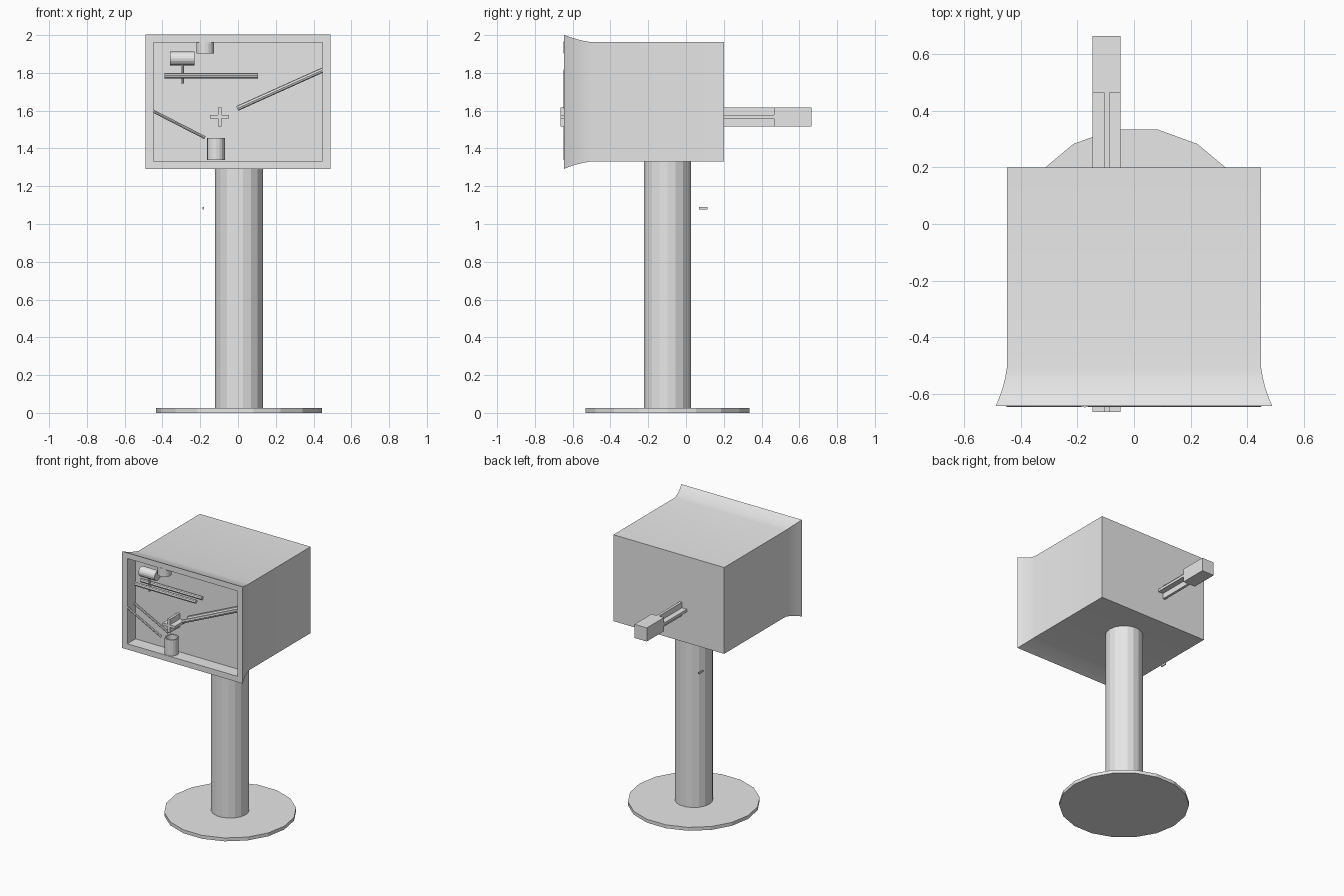
import bpy, bmesh, math
from mathutils import Vector

if "Cube" in bpy.data.objects:
    bpy.data.objects.remove(bpy.data.objects["Cube"])

grey = bpy.data.materials.new("plain_grey")
grey.diffuse_color = (0.8, 0.8, 0.8, 1)
grey.use_nodes = True
grey.node_tree.nodes["Principled BSDF"].inputs["Base Color"].default_value = grey.diffuse_color


def finish(name, bm):
    bmesh.ops.recalc_face_normals(bm, faces=bm.faces[:])
    me = bpy.data.meshes.new(name)
    bm.to_mesh(me)
    bm.free()
    me.materials.append(grey)
    ob = bpy.data.objects.new(name, me)
    bpy.context.collection.objects.link(ob)
    return ob


def loft(name, rings):
    """Skin a list of equal-length point rings and cap both ends."""
    bm = bmesh.new()
    loops = [[bm.verts.new(p) for p in r] for r in rings]
    n = len(loops[0])
    for a, b in zip(loops, loops[1:]):
        for i in range(n):
            j = (i + 1) % n
            bm.faces.new((a[i], a[j], b[j], b[i]))
    bm.faces.new(loops[0])
    bm.faces.new(loops[-1])
    return finish(name, bm)


def rod(name, p0, p1, r, sides):
    """Prism between two points."""
    p0, p1 = Vector(p0), Vector(p1)
    d = (p1 - p0).normalized()
    u = Vector((1, 0, 0)) if abs(d.x) < 0.1 else Vector((0, 1, 0))
    v = d.cross(u)
    ang = [2 * math.pi * i / sides for i in range(sides)]
    return loft(name, [[p + r * (math.cos(a) * u + math.sin(a) * v) for a in ang]
                       for p in (p0, p1)])


def box(name, lo, hi):
    ring = lambda z: [(lo[0], lo[1], z), (hi[0], lo[1], z), (hi[0], hi[1], z), (lo[0], hi[1], z)]
    return loft(name, [ring(lo[2]), ring(hi[2])])


def cup(name, x, y, z0, z1, r, wall, floor, sides=16):
    """Open hollow cylinder."""
    prof = [(r, z0), (r, z1), (r - wall, z1), (r - wall, z0 + floor)]
    ang = [2 * math.pi * i / sides for i in range(sides)]
    return loft(name, [[(x + q * math.cos(a), y + q * math.sin(a), z) for a in ang]
                       for q, z in prof])


# Stand: round foot and column
rod("base_disc", (0.005, -0.098, 0), (0.005, -0.098, 0.025), 0.44, 18)
rod("column", (0.005, -0.098, 0.02), (0.005, -0.098, 1.34), 0.127, 18)

# Cabinet: back to flared front rim, then into the recessed panel
# (y, half width, half height)
sections = [(0.20, 0.45, 0.317), (-0.51, 0.45, 0.317), (-0.545, 0.456, 0.323),
            (-0.58, 0.465, 0.332), (-0.615, 0.477, 0.343), (-0.645, 0.49, 0.355),
            (-0.645, 0.447, 0.313), (-0.55, 0.447, 0.313)]
zc = 1.647
cab = loft("cabinet", [[(-w, y, zc - h), (w, y, zc - h), (w, y, zc + h), (-w, y, zc + h)]
                       for y, w, h in sections])
bpy.context.view_layer.objects.active = cab
cab.select_set(True)
bpy.ops.object.shade_smooth_by_angle(angle=math.radians(25))
cab.select_set(False)

# Plunger: cross-section shaft and block handle
cx, cz, a, t = -0.097, 1.567, 0.05, 0.0095
cross = [(t, t), (a, t), (a, -t), (t, -t), (t, -a), (-t, -a),
         (-t, -t), (-a, -t), (-a, t), (-t, t), (-t, a), (t, a)]
loft("plunger_shaft", [[(cx + px, y, cz + pz) for px, pz in cross] for y in (-0.665, 0.47)])
box("plunger_handle", (cx - a, 0.465, cz - a), (cx + a, 0.665, cz + a))

# Pairs of guide rails in the recess
for name, x0, z0, x1, z1, r in [("level_rail", -0.39, 1.785, 0.105, 1.785, 0.0135),
                                ("right_rail", -0.004, 1.612, 0.448, 1.815, 0.0135),
                                ("left_rail", -0.45, 1.598, -0.175, 1.457, 0.008)]:
    for side, y in (("front", -0.648 + r), ("back", -0.552 - r)):
        rod(f"{name}_{side}", (x0, y, z0), (x1, y, z1), r, 8)

# Hammer
rod("hammer_head", (-0.36, -0.605, 1.876), (-0.23, -0.605, 1.876), 0.036, 16)
rod("hammer_stem", (-0.295, -0.605, 1.745), (-0.295, -0.605, 1.85), 0.008, 8)

# Upper outlet and lower catching cup
rod("upper_outlet", (-0.174, -0.602, 1.902), (-0.174, -0.602, 1.965), 0.047, 16)
cup("catch_cup", -0.117, -0.602, 1.338, 1.455, 0.047, 0.008, 0.01)

# Small loose peg behind the column
box("small_peg", (-0.188, 0.068, 1.077), (-0.180, 0.115, 1.091))
